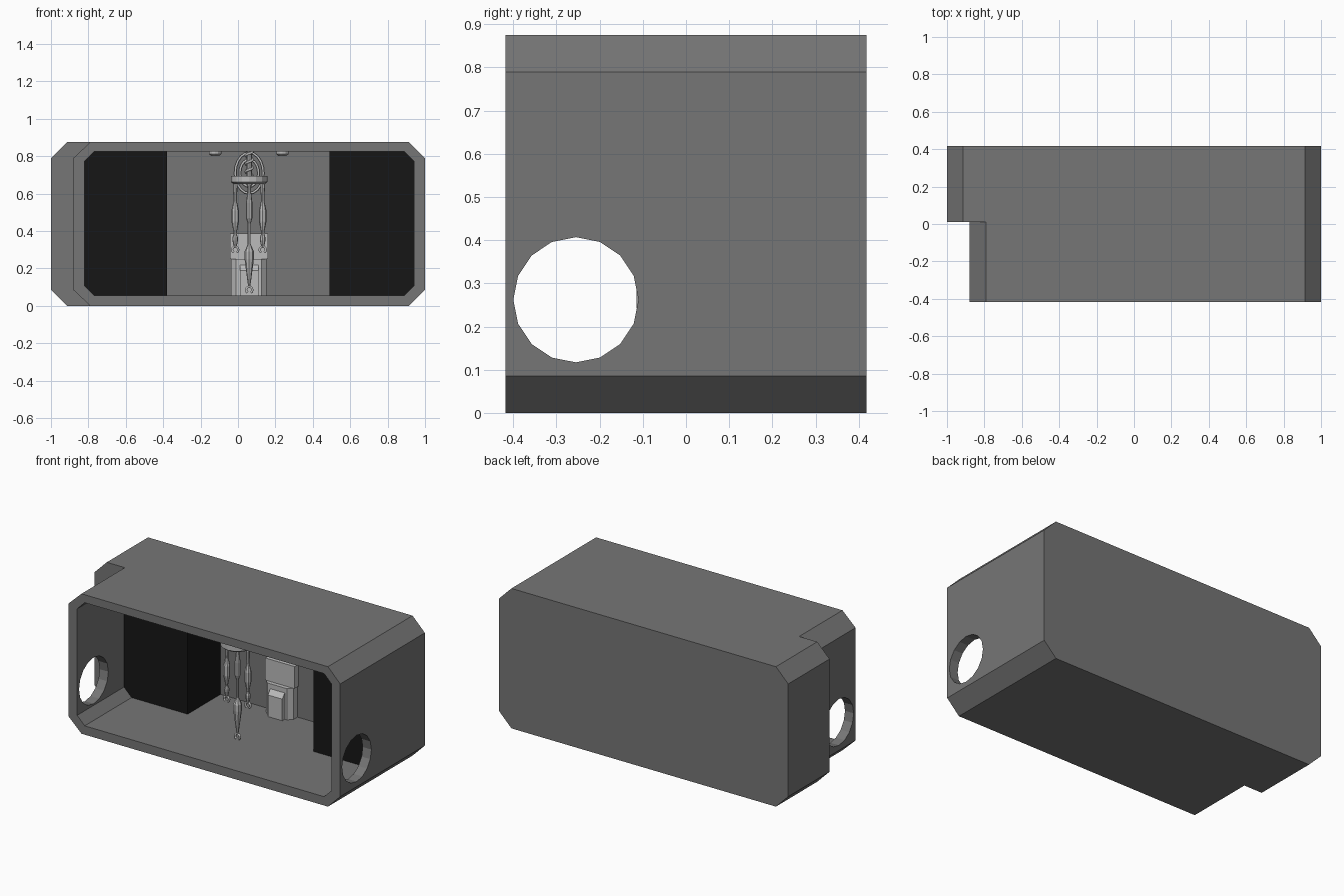
import bpy, bmesh, math
from mathutils import Vector

if "Cube" in bpy.data.objects:
    bpy.data.objects.remove(bpy.data.objects["Cube"])


def material(name, v):
    m = bpy.data.materials.new(name)
    m.diffuse_color = (v, v, v, 1)
    m.use_nodes = True
    m.node_tree.nodes["Principled BSDF"].inputs["Base Color"].default_value = m.diffuse_color
    return m


SHELL = material("dark_grey", 0.18)
BLACK = material("black", 0.008)
LIGHT = material("light_grey", 0.5)


def finish(name, bm, mat):
    bmesh.ops.recalc_face_normals(bm, faces=bm.faces)
    me = bpy.data.meshes.new(name)
    bm.to_mesh(me)
    bm.free()
    ob = bpy.data.objects.new(name, me)
    bpy.context.collection.objects.link(ob)
    if mat:
        me.materials.append(mat)
    return ob


def prism(name, pts, axis, a, b, mat=None):
    """Extrude a 2D profile along an axis from a to b."""
    place = {"x": lambda p, t: (t, p[0], p[1]),
             "y": lambda p, t: (p[0], t, p[1]),
             "z": lambda p, t: (p[0], p[1], t)}[axis]
    bm = bmesh.new()
    lo = [bm.verts.new(place(p, a)) for p in pts]
    hi = [bm.verts.new(place(p, b)) for p in pts]
    bm.faces.new(lo)
    bm.faces.new(hi)
    for i in range(len(pts)):
        j = (i + 1) % len(pts)
        bm.faces.new((lo[i], lo[j], hi[j], hi[i]))
    return finish(name, bm, mat)


def box(name, x0, x1, y0, y1, z0, z1, mat):
    return prism(name, [(x0, y0), (x1, y0), (x1, y1), (x0, y1)], "z", z0, z1, mat)


def octagon(x0, x1, z0, z1, cx, cz):
    return [(x0 + cx, z0), (x1 - cx, z0), (x1, z0 + cz), (x1, z1 - cz),
            (x1 - cx, z1), (x0 + cx, z1), (x0, z1 - cz), (x0, z0 + cz)]


def lathe(name, profile, x, y, n, mat):
    """Revolve (radius, z) points about a vertical axis."""
    bm = bmesh.new()
    rings = [[bm.verts.new((x + r * math.cos(2 * math.pi * i / n),
                            y + r * math.sin(2 * math.pi * i / n), z))
              for i in range(n)] for r, z in profile]
    bm.faces.new(rings[0])
    bm.faces.new(rings[-1])
    for p, q in zip(rings, rings[1:]):
        for i in range(n):
            j = (i + 1) % n
            bm.faces.new((p[i], p[j], q[j], q[i]))
    return finish(name, bm, mat)


def tube(name, pts, radius, mat, cyclic=False):
    cu = bpy.data.curves.new(name, "CURVE")
    cu.dimensions = "3D"
    cu.bevel_depth = radius
    cu.bevel_resolution = 1
    cu.use_fill_caps = True
    sp = cu.splines.new("POLY")
    sp.points.add(len(pts) - 1)
    for p, co in zip(sp.points, pts):
        p.co = (*co, 1)
    sp.use_cyclic_u = cyclic
    ob = bpy.data.objects.new(name, cu)
    bpy.context.collection.objects.link(ob)
    cu.materials.append(mat)
    return ob


def cut(ob, cutter):
    cutter.hide_render = True
    mod = ob.modifiers.new("cut", "BOOLEAN")
    mod.operation = "DIFFERENCE"
    mod.solver = "EXACT"
    mod.object = cutter
    bpy.context.view_layer.objects.active = ob
    bpy.ops.object.modifier_apply(modifier=mod.name)
    bpy.data.objects.remove(cutter)


# Outer shell: chamfered box, narrower at the front left
H = 0.875
shell = prism("shell", octagon(-1, 1, 0, H, 0.085, 0.085), "y", -0.418, 0.418, SHELL)
notch = [(-1.1, -0.1), (-0.79, -0.1), (-0.79, 0), (-0.88, 0.085),
         (-0.88, H - 0.085), (-0.79, H), (-0.79, H + 0.1), (-1.1, H + 0.1)]
cut(shell, prism("notch_cutter", notch, "y", -0.5, 0.01))
cut(shell, prism("cavity_cutter", octagon(-0.82, 0.94, 0.055, 0.825, 0.052, 0.052), "y", -0.5, 0.37))

# Round openings through both side walls
ring = [(-0.255 + 0.145 * math.cos(i * math.pi / 8), 0.262 + 0.145 * math.sin(i * math.pi / 8))
        for i in range(16)]
cut(shell, prism("hole_cutter", ring, "x", -1.2, 1.2))

# Black cabinets filling the rear corners
left = [(-0.38, 0.055), (-0.38, 0.825), (-0.768, 0.825), (-0.82, 0.773), (-0.82, 0.107), (-0.768, 0.055)]
right = [(0.49, 0.055), (0.888, 0.055), (0.94, 0.107), (0.94, 0.773), (0.888, 0.825), (0.49, 0.825)]
prism("left_cabinet", left, "y", 0.045, 0.37, BLACK)
prism("right_cabinet", right, "y", 0.045, 0.37, BLACK)

# Ceiling mount with coiled cable
CX, CY = 0.06, -0.09
lathe("mount_disc", [(0.085, 0.652), (0.098, 0.662), (0.098, 0.695)], CX, CY, 16, LIGHT)
lathe("mount_post", [(0.014, 0.695), (0.014, 0.826)], CX, CY, 8, LIGHT)
coil = [(CX + 0.02 * math.cos(i * math.pi / 5), CY + 0.02 * math.sin(i * math.pi / 5),
         0.695 + 0.13 * i / 30) for i in range(31)]
tube("coiled_cable", coil, 0.007, LIGHT)


# Hanging arms ending in open claws
def arm(name, x, profile, claw_z):
    lathe(name, profile, x, CY, 8, LIGHT)
    arc = [math.radians(-60 + 30 * i) for i in range(11)]
    tube(name + "_claw", [(x + 0.017 * math.cos(a), CY, claw_z + 0.017 * math.sin(a)) for a in arc],
         0.007, LIGHT)


side = [(0.013, 0.66), (0.009, 0.56), (0.02, 0.51), (0.02, 0.45), (0.01, 0.40),
        (0.008, 0.385), (0.015, 0.365), (0.015, 0.35), (0.008, 0.315)]
mid = [(0.013, 0.66), (0.009, 0.62), (0.017, 0.55), (0.017, 0.47), (0.008, 0.44),
       (0.008, 0.33), (0.025, 0.29), (0.025, 0.25), (0.012, 0.15), (0.006, 0.105)]
arm("left_arm", -0.015, side, 0.3)
arm("right_arm", 0.132, side, 0.3)
arm("middle_arm", 0.06, mid, 0.085)

# Ceiling lamps
for i, s in enumerate((-1, 1)):
    lathe(f"ceiling_lamp_{i + 1}", [(0.022, 0.802), (0.033, 0.812), (0.033, 0.826)],
          0.0575 + s * 0.18, CY, 12, LIGHT)

# Oval fitting on the back wall
for r in (0.075, 0.05):
    tube("wall_oval", [(CX + r * math.cos(i * math.pi / 10), 0.36,
                        0.71 + r * 1.45 * math.sin(i * math.pi / 10)) for i in range(20)],
         0.007, LIGHT, True)

# Console with a screen against the back wall
base = [(-0.037, 0.371), (-0.037, 0.33), (-0.01, 0.305), (0.125, 0.305), (0.152, 0.33), (0.152, 0.371)]
prism("console_base", base, "z", 0.055, 0.25, LIGHT)
desk = [(0.28, 0.055), (0.28, 0.19), (0.31, 0.225), (0.34, 0.225), (0.34, 0.055)]
prism("console_front", desk, "x", 0.01, 0.11, LIGHT)
box("console_screen", -0.043, 0.16, 0.33, 0.371, 0.25, 0.388, LIGHT)
